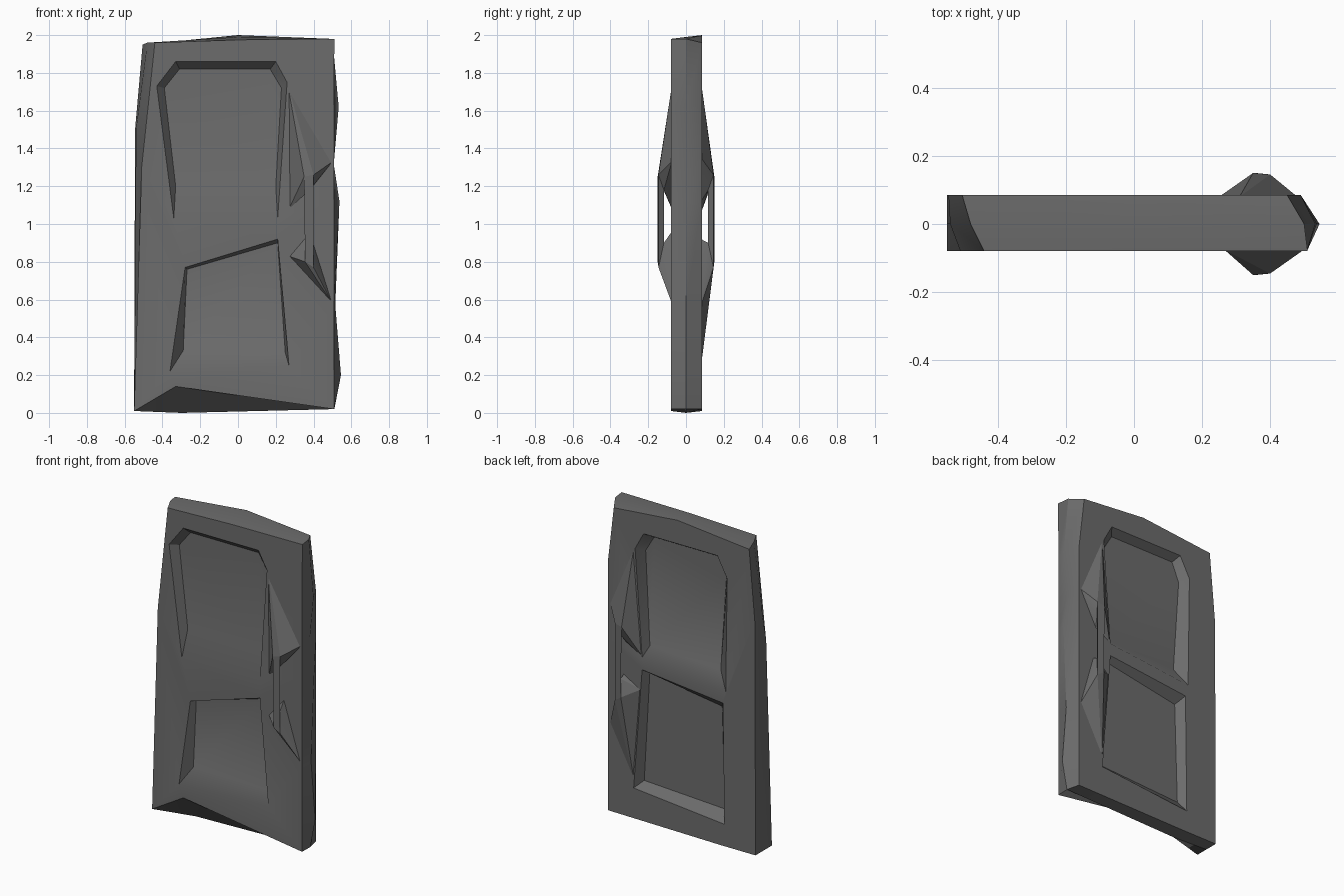
import bpy, bmesh
from mathutils import Vector

cube = bpy.data.objects.get("Cube")
if cube:
    bpy.data.objects.remove(cube)

grey = bpy.data.materials.new("dark_grey")
grey.use_nodes = True
grey.diffuse_color = (0.15, 0.15, 0.15, 1)
grey.node_tree.nodes["Principled BSDF"].inputs["Base Color"].default_value = grey.diffuse_color


def finish(bm, name, angle):
    """Turn a bmesh into a shaded grey object."""
    bmesh.ops.recalc_face_normals(bm, faces=bm.faces)
    mesh = bpy.data.meshes.new(name)
    bm.to_mesh(mesh)
    bm.free()
    obj = bpy.data.objects.new(name, mesh)
    bpy.context.collection.objects.link(obj)
    mesh.materials.append(grey)
    bpy.ops.object.select_all(action='DESELECT')
    obj.select_set(True)
    bpy.context.view_layer.objects.active = obj
    bpy.ops.object.shade_smooth_by_angle(angle=angle)
    return obj


def loop(bm, points, y):
    """Vertices at depth y from (x, z) points."""
    return [bm.verts.new((x, y, z)) for x, z in points]


def bridge(bm, a, b):
    for i in range(len(a)):
        j = (i + 1) % len(a)
        bm.faces.new((a[i], a[j], b[j], b[i]))


# Outline: bottom, wavy latch edge, top, hinge edge
edge_z = (0.02, 0.2, 0.57, 1.12, 1.33, 1.62)
bulge_x = (0.51, 0.545, 0.515, 0.537, 0.505, 0.533)
front_rim = ([(-0.55, 0.01), (-0.33, 0.14)] + [(0.508, z) for z in edge_z]
             + [(0.51, 1.98), (0, 1.975), (-0.44, 1.96), (-0.51, 1.3)])
middle_rim = ([(-0.55, 0.01), (-0.3, 0)] + list(zip(bulge_x, edge_z))
              + [(0.5, 1.98), (0, 1.99), (-0.48, 1.96), (-0.54, 1.5)])
back_rim = ([(-0.55, 0.01), (-0.3, 0.01)] + [(0.49, z) for z in edge_z]
            + [(0.45, 1.96), (0, 2.0), (-0.505, 1.95), (-0.545, 1.5)])


def panelled_side(bm, rim, low, low_floor, up, up_floor, y, floor_y):
    """Stiles and rails around two sunken panels."""
    r, l, u = loop(bm, rim, y), loop(bm, low, y), loop(bm, up, y)
    frame = [
        r[0:3] + [l[1], l[0]],            # bottom rail
        r[2:6] + [l[2], l[1]],            # lower latch stile
        [r[5], u[1], l[2]],
        r[5:9] + [u[2], u[1]],            # upper latch stile
        [r[8], u[3], u[2]],
        r[8:11] + [u[4], u[3]],           # top rail
        [r[10], u[5], u[4]],
        r[10:12] + [u[0], u[5]],          # hinge stile
        [r[11], l[3], u[0]],
        [r[11], r[0], l[0], l[3]],
        [u[0], u[1], l[2], l[3]],         # middle rail
    ]
    for face in frame:
        bm.faces.new(face)
    for opening, floor in ((l, low_floor), (u, up_floor)):
        f = loop(bm, floor, floor_y)
        bridge(bm, opening, f)
        bm.faces.new(f)
    return r


bm = bmesh.new()
front = panelled_side(
    bm, front_rim,
    [(-0.36, 0.22), (0.27, 0.25), (0.21, 0.92), (-0.28, 0.77)],
    [(-0.29, 0.33), (0.25, 0.32), (0.21, 0.9), (-0.27, 0.76)],
    [(-0.34, 1.03), (0.21, 1.03), (0.26, 1.75), (0.2, 1.86), (-0.33, 1.86), (-0.43, 1.73)],
    [(-0.33, 1.2), (0.2, 1.2), (0.23, 1.72), (0.17, 1.82), (-0.31, 1.82), (-0.39, 1.72)],
    -0.08, -0.035)
back = panelled_side(
    bm, back_rim,
    [(-0.33, 0.15), (0.31, 0.21), (0.25, 0.98), (-0.32, 0.92)],
    [(-0.3, 0.22), (0.27, 0.25), (0.23, 0.96), (-0.28, 0.87)],
    [(-0.34, 1.0), (0.25, 1.06), (0.3, 1.74), (0.24, 1.85), (-0.28, 1.85), (-0.35, 1.72)],
    [(-0.27, 1.1), (0.23, 1.12), (0.26, 1.72), (0.2, 1.82), (-0.26, 1.82), (-0.31, 1.7)],
    0.085, 0.035)
middle = loop(bm, middle_rim, 0)
bridge(bm, front, middle)
bridge(bm, middle, back)
finish(bm, "door_slab", 0.6)


# Faceted pull handles: two tapered mounts joined by a slim bar
def hull(name, points):
    bm = bmesh.new()
    for p in points:
        bm.verts.new(Vector(p))
    result = bmesh.ops.convex_hull(bm, input=bm.verts)
    spare = {v for v in result["geom_interior"] if isinstance(v, bmesh.types.BMVert)}
    bmesh.ops.delete(bm, geom=list(spare), context='VERTS')
    finish(bm, name, 0.3)


def handle(side, base_y, tip_y, upper, lower):
    inner_y = tip_y * 0.78
    top = [(0.35, tip_y, 1.25), (0.4, tip_y * 0.97, 1.26), (0.38, inner_y, 1.18)]
    low = [(0.355, tip_y, 0.8), (0.4, tip_y * 0.97, 0.77), (0.38, inner_y, 0.9)]
    hull(side + "_handle_upper_mount", top + [(x, base_y, z) for x, z in upper])
    hull(side + "_handle_lower_mount", low + [(x, base_y, z) for x, z in lower])
    hull(side + "_handle_bar", top + low)


handle("front", -0.075, -0.15,
       [(0.265, 1.73), (0.5, 1.33), (0.27, 1.08), (0.36, 1.17)],
       [(0.27, 0.83), (0.5, 0.58), (0.38, 0.96)])
handle("back", 0.08, 0.15,
       [(0.31, 1.75), (0.48, 1.35), (0.25, 1.06), (0.36, 1.12)],
       [(0.31, 0.25), (0.48, 0.57), (0.26, 0.85), (0.38, 0.92)])
